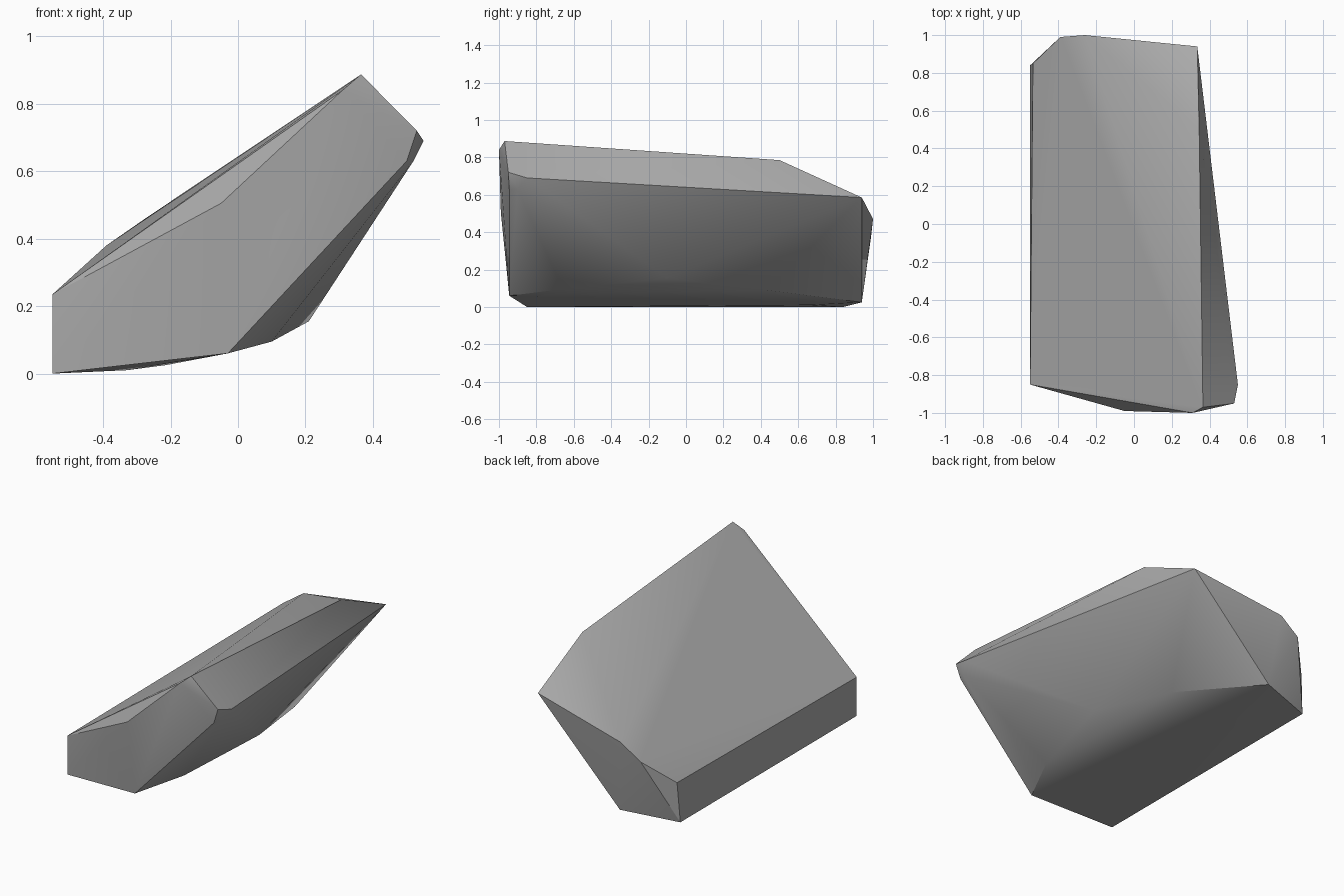
import bpy
import bmesh
from math import radians

default_cube = bpy.data.objects.get("Cube")
if default_cube:
    bpy.data.objects.remove(default_cube, do_unlink=True)


def make_material(name, colour):
    material = bpy.data.materials.new(name)
    material.use_nodes = True
    material.diffuse_color = colour
    shader = material.node_tree.nodes["Principled BSDF"]
    shader.inputs["Base Color"].default_value = colour
    shader.inputs["Roughness"].default_value = 0.9
    return material


def make_hull(name, corner_groups, material):
    """Wrap a convex stone around groups of corner points."""
    bm = bmesh.new()
    for group in corner_groups:
        for corner in group:
            bm.verts.new(corner)
    result = bmesh.ops.convex_hull(bm, input=bm.verts[:])
    spare = set(result["geom_interior"] + result["geom_unused"])
    spare = [v for v in spare if isinstance(v, bmesh.types.BMVert)]
    bmesh.ops.delete(bm, geom=spare, context="VERTS")
    bmesh.ops.recalc_face_normals(bm, faces=bm.faces[:])

    mesh = bpy.data.meshes.new(name)
    bm.to_mesh(mesh)
    bm.free()
    mesh.materials.append(material)
    stone = bpy.data.objects.new(name, mesh)
    bpy.context.collection.objects.link(stone)

    # Soft shading on shallow bends, crisp edges on the broken faces
    bpy.ops.object.select_all(action="DESELECT")
    stone.select_set(True)
    bpy.context.view_layer.objects.active = stone
    bpy.ops.object.shade_smooth_by_angle(angle=radians(30))
    return stone


# Thin low side, nearly upright
low_side = [
    (-.55, -.85, 0), (-.55, -.85, .235),
    (-.55, .84, 0), (-.535, .85, .24),
]

# Broken front face
front_face = [
    (-.05, -.99, .505), (.31, -1, .84), (.53, -.95, .72),
    (.5, -.945, .63), (-.03, -.945, .06),
]

# High ridge and the overhanging side below it
ridge = [
    (.365, -.97, .887), (.345, .5, .785),
    (.335, .94, .585), (.55, -.85, .69), (.52, -.9, .63),
]

# Rounded underside
underside = [
    (.1, -.66, .095), (.21, -.1, .155),
    (.08, .43, .09), (-.33, .66, .01),
]

# Chipped back end
back_end = [
    (-.26, 1, .47), (-.39, .99, .38), (-.215, .94, .025),
]

stone_grey = make_material("stone_grey", (.4, .4, .4, 1))
make_hull("rock", [low_side, front_face, ridge, underside, back_end], stone_grey)
